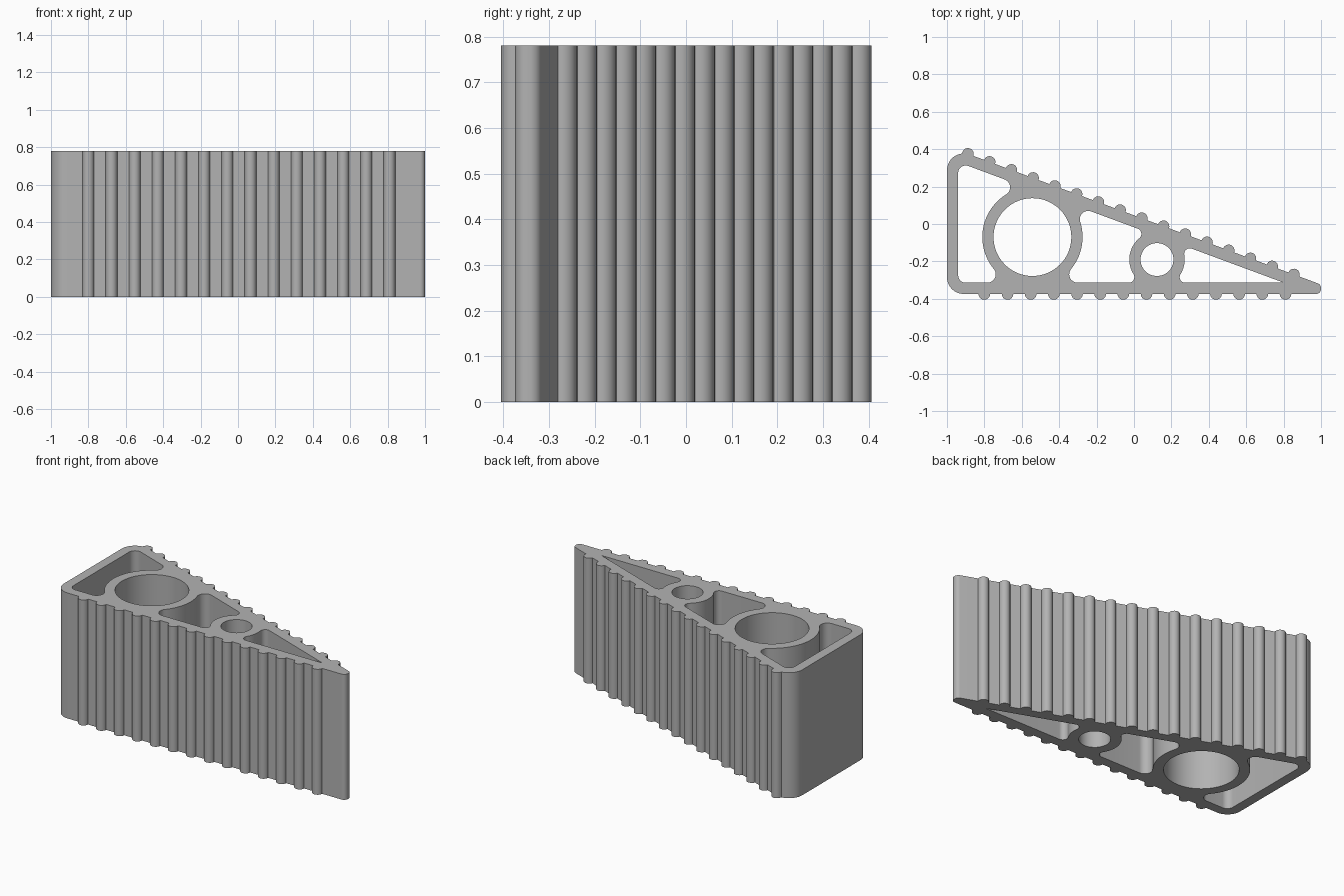
import bpy
import bmesh
import math
from mathutils import Vector

if "Cube" in bpy.data.objects:
    bpy.data.objects.remove(bpy.data.objects["Cube"], do_unlink=True)

HEIGHT = 0.78
WALL = 0.06
RIB = 0.031
TOP_RIBS, BOTTOM_RIBS = 16, 14
LEFT, RIGHT, BOTTOM = -1.0, 1.0, -0.374

# Sloping edge: runs through the first and last rib centres
rib_first, rib_last = Vector((-0.888, 0.375)), Vector((0.855, -0.27))
along = (rib_last - rib_first).normalized()
up = Vector((-along.y, along.x))
down, right = Vector((0, -1)), Vector((1, 0))


def slope_at_x(x, inset=0):
    p = rib_first - up * inset
    return p + along * ((x - p.x) / along.x)


def slope_at_y(y, inset=0):
    p = rib_first - up * inset
    return p + along * ((y - p.y) / along.y)


def arc(centre, radius, start, end, steps=12):
    """Shorter arc between two directions."""
    a0 = math.atan2(start.y, start.x)
    sweep = math.atan2(end.y, end.x) - a0
    sweep = (sweep + math.pi) % math.tau - math.pi
    return [centre + radius * Vector((math.cos(a0 + sweep * i / steps),
                                      math.sin(a0 + sweep * i / steps)))
            for i in range(steps + 1)]


def round_corner(before, corner, after, radius):
    a, b = (before - corner).normalized(), (after - corner).normalized()
    half = a.angle(b) / 2
    centre = corner + (a + b).normalized() * radius / math.sin(half)
    reach = radius / math.tan(half)
    return arc(centre, radius, corner + a * reach - centre, corner + b * reach - centre)


def rib(centre, direction, normal):
    return (arc(centre, RIB, -direction, normal, 6)
            + arc(centre, RIB, normal, direction, 6)[1:])


def blend(hub, radius, fillet, side, edge_point, normal, direction):
    """Fillet from a straight inner edge onto the ring around a bore."""
    rise = (edge_point - hub).dot(normal) - fillet
    run = math.sqrt((radius + fillet) ** 2 - rise ** 2)
    centre = hub + normal * rise + direction * run * side
    return centre, arc(centre, fillet, normal, hub - centre)


def ring_wall(bore, side):
    """Pocket wall curving round a bore, listed from slope to base."""
    hub, bore_radius, fillet = bore
    radius = bore_radius + WALL
    c1, upper = blend(hub, radius, fillet, side, slope_at_x(0, WALL), up, along)
    c2, lower = blend(hub, radius, fillet, side, Vector((0, BOTTOM + WALL)), down, right)
    return upper + arc(hub, radius, c1 - hub, c2 - hub, 24)[1:-1] + lower[::-1]


# Outer outline, clockwise, with half-round grip ribs
corners = [Vector((LEFT, BOTTOM)), slope_at_x(LEFT), slope_at_x(RIGHT), Vector((RIGHT, BOTTOM))]
rounded = [round_corner(corners[i - 1], corners[i], corners[(i + 1) % 4], r)
           for i, r in enumerate((0.09, 0.09, 0.026, 0.026))]
outline = rounded[0] + [p for p in rounded[1] if (p - rib_first).length > RIB * 1.05]
for i in range(TOP_RIBS):
    outline += rib(rib_first.lerp(rib_last, i / (TOP_RIBS - 1)), along, up)
outline += rounded[2] + rounded[3]
for i in range(BOTTOM_RIBS):
    x = 0.81 - 1.61 * i / (BOTTOM_RIBS - 1)
    outline += rib(Vector((x, BOTTOM)), -right, down)

# Two round bores: centre, radius, fillet of neighbouring pockets
big = (Vector((-0.543, -0.07)), 0.208, 0.045)
small = (Vector((0.123, -0.19)), 0.088, 0.03)
bores = [[hub + r * Vector((math.cos(math.tau * i / 64), math.sin(math.tau * i / 64)))
          for i in range(64)] for hub, r, _ in (big, small)]

# Three pockets between the walls and the bore rings
inner_low = Vector((LEFT + WALL, BOTTOM + WALL))
inner_high = slope_at_x(LEFT + WALL, WALL)
tip = slope_at_y(BOTTOM + WALL, WALL)
pockets = [
    round_corner(inner_low, inner_high, tip, 0.04) + ring_wall(big, -1)
    + round_corner(tip, inner_low, inner_high, 0.04),
    ring_wall(big, 1)[::-1] + ring_wall(small, -1),
    ring_wall(small, 1)[::-1] + [tip],
]

# Fill the section and extrude it upright
bm = bmesh.new()
edges = []
for loop in [outline] + bores + pockets:
    verts = [bm.verts.new((p.x, p.y, 0)) for p in loop]
    edges += [bm.edges.new((verts[i - 1], verts[i])) for i in range(len(verts))]
bmesh.ops.triangle_fill(bm, use_beauty=True, edges=edges, normal=(0, 0, 1))
raised = bmesh.ops.extrude_face_region(bm, geom=bm.faces[:], use_keep_orig=True)
bmesh.ops.translate(bm, vec=(0, 0, HEIGHT),
                    verts=[g for g in raised["geom"] if isinstance(g, bmesh.types.BMVert)])
bmesh.ops.recalc_face_normals(bm, faces=bm.faces[:])
mesh = bpy.data.meshes.new("ribbed_wedge")
bm.to_mesh(mesh)
bm.free()

# Plain grey material
grey = bpy.data.materials.new("plain grey")
grey.use_nodes = True
colour = (0.45, 0.45, 0.45, 1)
grey.diffuse_color = colour
grey.node_tree.nodes["Principled BSDF"].inputs["Base Color"].default_value = colour
mesh.materials.append(grey)

wedge = bpy.data.objects.new("ribbed_wedge", mesh)
bpy.context.collection.objects.link(wedge)
bpy.ops.object.select_all(action="DESELECT")
wedge.select_set(True)
bpy.context.view_layer.objects.active = wedge
bpy.ops.object.shade_smooth_by_angle(angle=math.radians(30))
